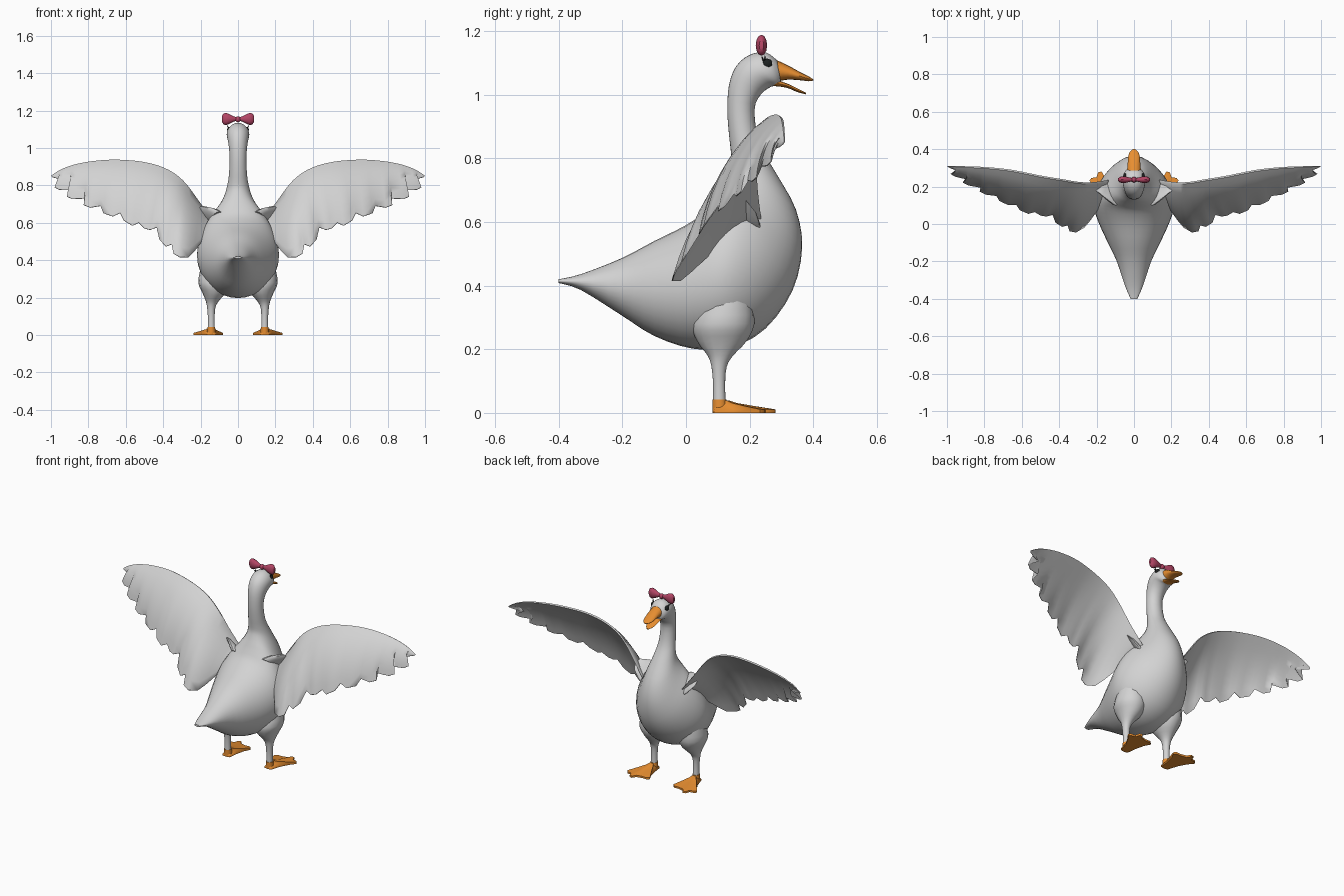
import bpy, bmesh, math
from mathutils import Vector


def material(name, rgb):
    m = bpy.data.materials.new(name)
    m.diffuse_color = (*rgb, 1)
    return m


WHITE = material("feather_white", (0.65, 0.65, 0.65))
ORANGE = material("bill_orange", (0.8, 0.27, 0.03))
PINK = material("bow_pink", (0.45, 0.06, 0.13))
BLACK = material("eye_black", (0.012, 0.015, 0.015))


def finish(name, bm, mat, mirror=False, angle=45):
    bmesh.ops.recalc_face_normals(bm, faces=bm.faces)
    me = bpy.data.meshes.new(name)
    bm.to_mesh(me)
    bm.free()
    me.materials.append(mat)
    me.shade_smooth()
    me.set_sharp_from_angle(angle=math.radians(angle))
    ob = bpy.data.objects.new(name, me)
    bpy.context.collection.objects.link(ob)
    if mirror:
        ob.modifiers.new("Mirror", "MIRROR").use_mirror_merge = False
    return ob


def loft(name, rings, mat, mirror=False, angle=45):
    """Skin closed rings of equal size and cap both ends."""
    bm = bmesh.new()
    vs = [[bm.verts.new(p) for p in r] for r in rings]
    n = len(rings[0])
    for a, b in zip(vs, vs[1:]):
        for i in range(n):
            j = (i + 1) % n
            bm.faces.new((a[i], a[j], b[j], b[i]))
    bm.faces.new(vs[0])
    bm.faces.new(vs[-1])
    return finish(name, bm, mat, mirror, angle)


def smooth_rows(rows, steps):
    """Catmull-Rom interpolation of parameter rows."""
    if steps == 1:
        return rows
    out = []
    for i in range(len(rows) - 1):
        p = [rows[max(i - 1, 0)], rows[i], rows[i + 1], rows[min(i + 2, len(rows) - 1)]]
        for k in range(steps):
            t = k / steps
            out.append([0.5 * (2 * b + (c - a) * t + (2 * a - 5 * b + 4 * c - d) * t * t
                               + (3 * b - a - 3 * c + d) * t ** 3) for a, b, c, d in zip(*p)])
    return out + [rows[-1]]


def tube(name, rows, mat, seg=24, steps=3, mirror=False):
    """Rows: top y, top z, bottom y, bottom z, half width, centre x."""
    rings = []
    for ty, tz, by, bz, w, cx in smooth_rows(rows, steps):
        ring = []
        for k in range(seg):
            a = 2 * math.pi * k / seg
            s = math.sin(a)
            ring.append((cx + w * math.cos(a), (ty + by) / 2 + (ty - by) / 2 * s,
                         (tz + bz) / 2 + (tz - bz) / 2 * s))
        rings.append(ring)
    return loft(name, rings, mat, mirror)


def ball(name, loc, scale, mat, mirror=False, seg=16):
    bm = bmesh.new()
    bmesh.ops.create_uvsphere(bm, u_segments=seg, v_segments=seg // 2 + 2, radius=1)
    for v in bm.verts:
        v.co = Vector(loc) + v.co * Vector(scale)
    return finish(name, bm, mat, mirror)


# Body, neck and head as one skin from tail to face
body = [(-.40, .42, -.40, .408, .018), (-.33, .436, -.33, .386, .048), (-.2, .487, -.2, .305, .092),
        (-.1, .54, -.1, .242, .14), (0, .59, .02, .202, .19), (.07, .64, .14, .205, .219),
        (.10, .685, .25, .265, .205), (.118, .722, .335, .385, .165), (.132, .755, .365, .52, .115),
        (.142, .79, .345, .64, .08), (.14, .83, .285, .75, .059), (.135, .875, .232, .845, .048),
        (.13, .95, .215, .95, .045), (.135, 1.03, .235, 1.0, .05), (.158, 1.09, .268, 1.025, .058),
        (.20, 1.125, .288, 1.026, .06), (.25, 1.133, .295, 1.03, .052), (.286, 1.108, .298, 1.038, .036)]
tube("body_neck_head", [r + (0,) for r in body], WHITE, 32)

# Legs flaring into the body
tube("leg", [(.05, .36, .21, .36, .075, .125), (.02, .28, .215, .28, .084, .128),
             (.035, .225, .19, .225, .062, .128), (.068, .18, .148, .18, .034, .138),
             (.08, .145, .128, .145, .022, .143), (.085, .09, .123, .09, .018, .143),
             (.085, .03, .125, .03, .019, .143)], WHITE, 16, mirror=True)

# Webbed feet with an ankle cuff
tube("ankle", [(.083, .042, .127, .042, .021, .143), (.083, .002, .132, .002, .023, .143)],
     ORANGE, 16, 1, True)
sole = [(.12, .088), (.143, .084), (.166, .088), (.185, .15), (.212, .2), (.238, .232), (.228, .246),
        (.2, .25), (.192, .276), (.174, .281), (.16, .258), (.125, .25), (.095, .252), (.08, .238),
        (.1, .2), (.112, .15)]
loft("foot", [[(.143 + (x - .143) * s, .108 + (y - .108) * s, z) for x, y in sole]
              for s, z in ((1, 0), (1, .011), (.6, .022), (.3, .031), (.16, .039))], ORANGE, True, 60)

# Open bill
tube("upper_bill", [(.275, 1.113, .28, 1.04, .038, 0), (.32, 1.092, .32, 1.047, .034, 0),
                    (.36, 1.07, .36, 1.045, .031, 0), (.386, 1.057, .386, 1.042, .022, 0),
                    (.40, 1.048, .40, 1.044, .006, 0)], ORANGE, 16)
tube("lower_bill", [(.275, 1.05, .275, 1.027, .034, 0), (.32, 1.034, .315, 1.022, .03, 0),
                    (.355, 1.017, .35, 1.008, .024, 0), (.377, 1.006, .377, 1.001, .007, 0)], ORANGE, 16)

# Eyes with short lashes
ball("eye", (.047, .255, 1.097), (.011, .016, .016), BLACK, True)
for i, (dy, dz) in enumerate(((-.014, .024), (-.004, .027))):
    tube("eyelash", [(.252 + dy * .4, 1.108, .246 + dy * .4, 1.106, .003, .05),
                     (.253 + dy, 1.097 + dz, .251 + dy, 1.096 + dz, .001, .059)], BLACK, 6, 1, True)

# Hair bow: knot and two flared loops
ball("bow_knot", (0, .237, 1.153), (.015, .015, .016), PINK, seg=12)
loop = []
for x, ry, rz in ((.005, .007, .008), (.025, .012, .015), (.048, .018, .027), (.064, .018, .033),
                  (.077, .014, .029), (.085, .007, .018)):
    loop.append([(x, .237 + ry * math.cos(a), 1.155 + rz * math.sin(a))
                 for a in (2 * math.pi * k / 12 for k in range(12))])
loft("bow_loop", loop, PINK, True)

# Wings: leading edge (x, y, z) and feathered trailing edge (x, z), tip to root
lead = [(.998, .31, .852), (.95, .308, .882), (.88, .305, .908), (.78, .30, .927), (.65, .285, .935),
        (.5, .255, .922), (.38, .235, .885), (.29, .22, .82), (.21, .22, .715), (.13, .235, .605)]
trail = [(.995, .845), (.96, .835), (.915, .83), (.955, .805), (.98, .79), (.955, .776), (.885, .775),
         (.915, .74), (.885, .727), (.82, .73), (.825, .695), (.79, .681), (.735, .69), (.72, .652),
         (.67, .634), (.63, .652), (.61, .612), (.565, .585), (.53, .6), (.5, .57), (.47, .562),
         (.435, .575), (.42, .51), (.385, .473), (.355, .485), (.345, .435), (.31, .415), (.265, .415),
         (.235, .445), (.2, .49), (.16, .54), (.128, .595)]


def trail_point(x, z):
    y = -.05 + (z - .415) * .62 + .09 * max(0, (x - .6) / .4)
    root = max(0, min(1, (.32 - x) / .19))
    return Vector((x, y + root * .11, z))


edge = smooth_rows(lead, 8)
steps = 8
rings = []
for i, (x, z) in enumerate(trail):
    f = i / (len(trail) - 1) * (len(edge) - 1)
    k = min(int(f), len(edge) - 2)
    front = Vector(edge[k]).lerp(Vector(edge[k + 1]), f - k)
    back = trail_point(x, z)
    chord = (front - back).length
    up = Vector((0, -.85, .53))
    top, under = [], []
    for j in range(steps + 1):
        t = j / steps
        p = front.lerp(back, t) + up * (chord * .3 * t * (1 - t))
        thick = min(.05, chord * .16) * math.sqrt(t + .02) * (1 - t) + .003
        top.append(p + up * thick * .5)
        under.append(p - up * thick * .5)
    rings.append(top + under[::-1])
loft("wing", rings, WHITE, True, 50)

# Shoulder blending each wing into the body
tube("shoulder", [(.10, .66, .22, .56, .04, .10), (.13, .68, .235, .58, .035, .14),
                  (.17, .69, .22, .63, .02, .19)], WHITE, 16, mirror=True)
